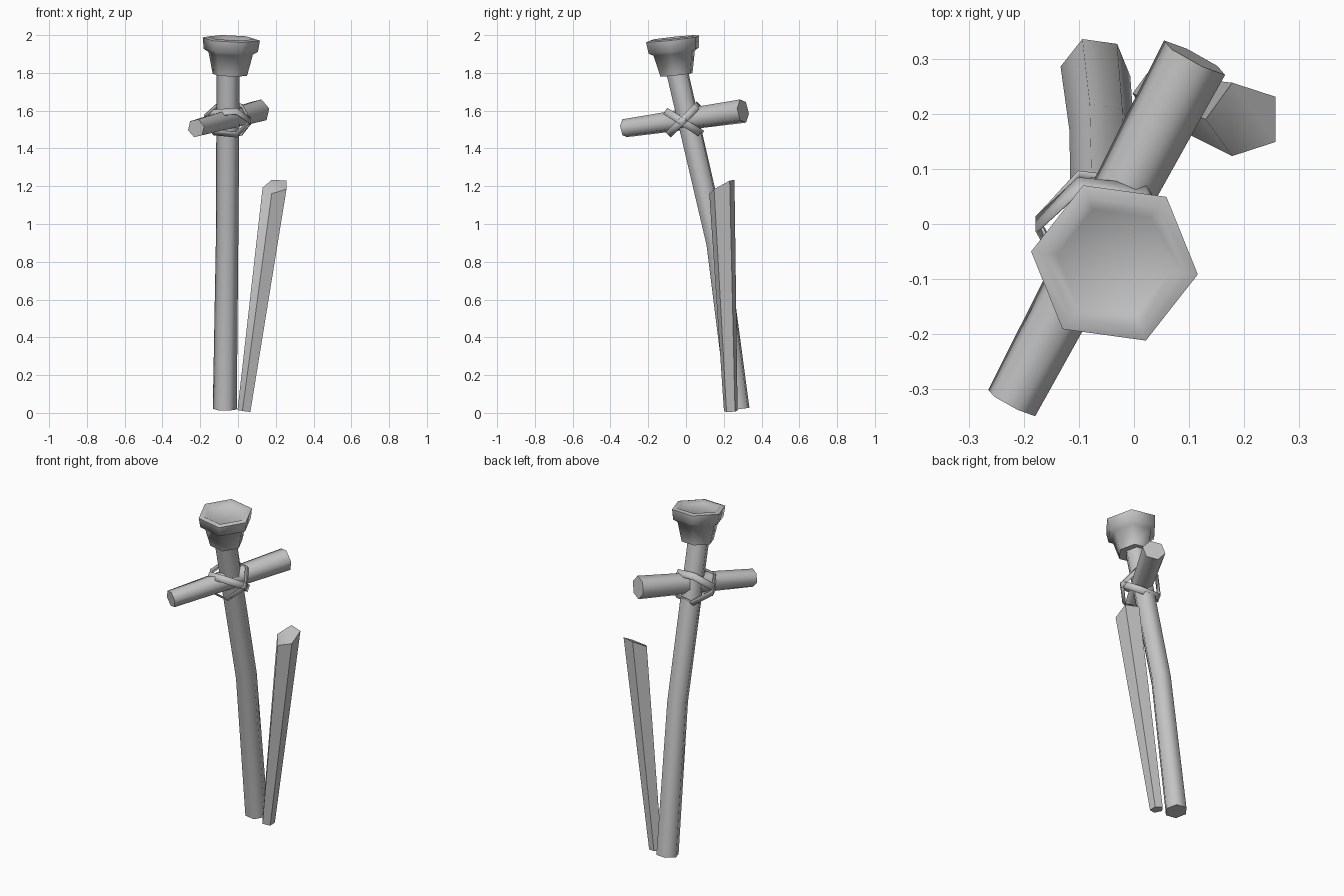
import bpy, bmesh, math
from mathutils import Vector

cube = bpy.data.objects.get("Cube")
if cube:
    bpy.data.objects.remove(cube, do_unlink=True)

UP = Vector((0, 0, 1))

# One plain grey for every part
grey = bpy.data.materials.new("plain grey")
grey.use_nodes = True
colour = (0.55, 0.55, 0.55, 1)
grey.diffuse_color = colour
grey.node_tree.nodes["Principled BSDF"].inputs["Base Color"].default_value = colour


def finish(name, bm, angle=65):
    """Turn a bmesh into a smooth-shaded grey object."""
    bmesh.ops.recalc_face_normals(bm, faces=bm.faces[:])
    mesh = bpy.data.meshes.new(name)
    bm.to_mesh(mesh)
    bm.free()
    mesh.materials.append(grey)
    obj = bpy.data.objects.new(name, mesh)
    bpy.context.collection.objects.link(obj)
    bpy.ops.object.select_all(action='DESELECT')
    obj.select_set(True)
    bpy.context.view_layer.objects.active = obj
    bpy.ops.object.shade_smooth_by_angle(angle=math.radians(angle))
    return obj


def loft(stations, sides, phase, caps=True):
    """Skin polygon rings given as (centre, axis, radius)."""
    bm = bmesh.new()
    rings = []
    for centre, axis, radius in stations:
        turn = UP.rotation_difference(Vector(axis).normalized())
        ring = []
        for i in range(sides):
            a = math.radians(phase) + math.tau * i / sides
            spoke = Vector((math.cos(a), math.sin(a), 0)) * radius
            ring.append(bm.verts.new(Vector(centre) + turn @ spoke))
        rings.append(ring)
    for low, high in zip(rings, rings[1:]):
        for i in range(sides):
            j = (i + 1) % sides
            bm.faces.new((low[i], low[j], high[j], high[i]))
    if caps:
        bm.faces.new(rings[0][::-1])
        bm.faces.new(rings[-1])
    return bm, rings


# Main pole, bent part way up
bottom, bend, top = (Vector(p) for p in
                     ((-0.07, 0.277, 0.02), (-0.058, 0.163, 0.9), (-0.052, -0.055, 1.84)))
lower, upper = (bend - bottom).normalized(), (top - bend).normalized()
bm, _ = loft([(bottom, lower, 0.064), (bend, lower + upper, 0.06), (top, upper, 0.062)], 6, 52)
finish("main_pole", bm)

# Flared head with a shallow dished top
base, axis = Vector((-0.043, -0.05, 1.79)), Vector((0.04, -0.11, 1)).normalized()
profile = [(0, 0.092), (0.115, 0.119), (0.13, 0.145), (0.19, 0.153), (0.197, 0.128), (0.182, 0.105)]
bm, _ = loft([(base + axis * t, axis, r) for t, r in profile], 6, 52)
finish("pole_head", bm)

# Leaning stake with a slanted cut at the top
foot, tip = Vector((0.035, 0.237, 0.01)), Vector((0.2, 0.19, 1.2))
bm, rings = loft([(foot, tip - foot, 0.038), (tip, UP, 0.07)], 5, 36)
for v in rings[-1]:
    v.co.z += 0.55 * (v.co.y - tip.y) + 0.12 * (v.co.x - tip.x)
finish("leaning_stake", bm)

# Crossbar, thinner at the front end
front, back = Vector((-0.222, -0.325, 1.507)), Vector((0.11, 0.302, 1.598))
bm, _ = loft([(front, back - front, 0.05), (back, back - front, 0.065)], 6, 20)
finish("crossbar", bm)

# Two ribbon lashings crossing around the joint
for name, centre, normal in (
        ("lashing_front_high", (-0.055, -0.012, 1.537), (0, 0.53, 0.85)),
        ("lashing_back_high", (-0.055, -0.012, 1.553), (0, -0.7, 0.72))):
    mid, n = Vector(centre), Vector(normal).normalized()
    bm, _ = loft([(mid + n * s, n, 0.125) for s in (-0.02, 0.02)], 6, 52, caps=False)
    ribbon = finish(name, bm, 30)
    solid = ribbon.modifiers.new("thickness", 'SOLIDIFY')
    solid.thickness = 0.005
